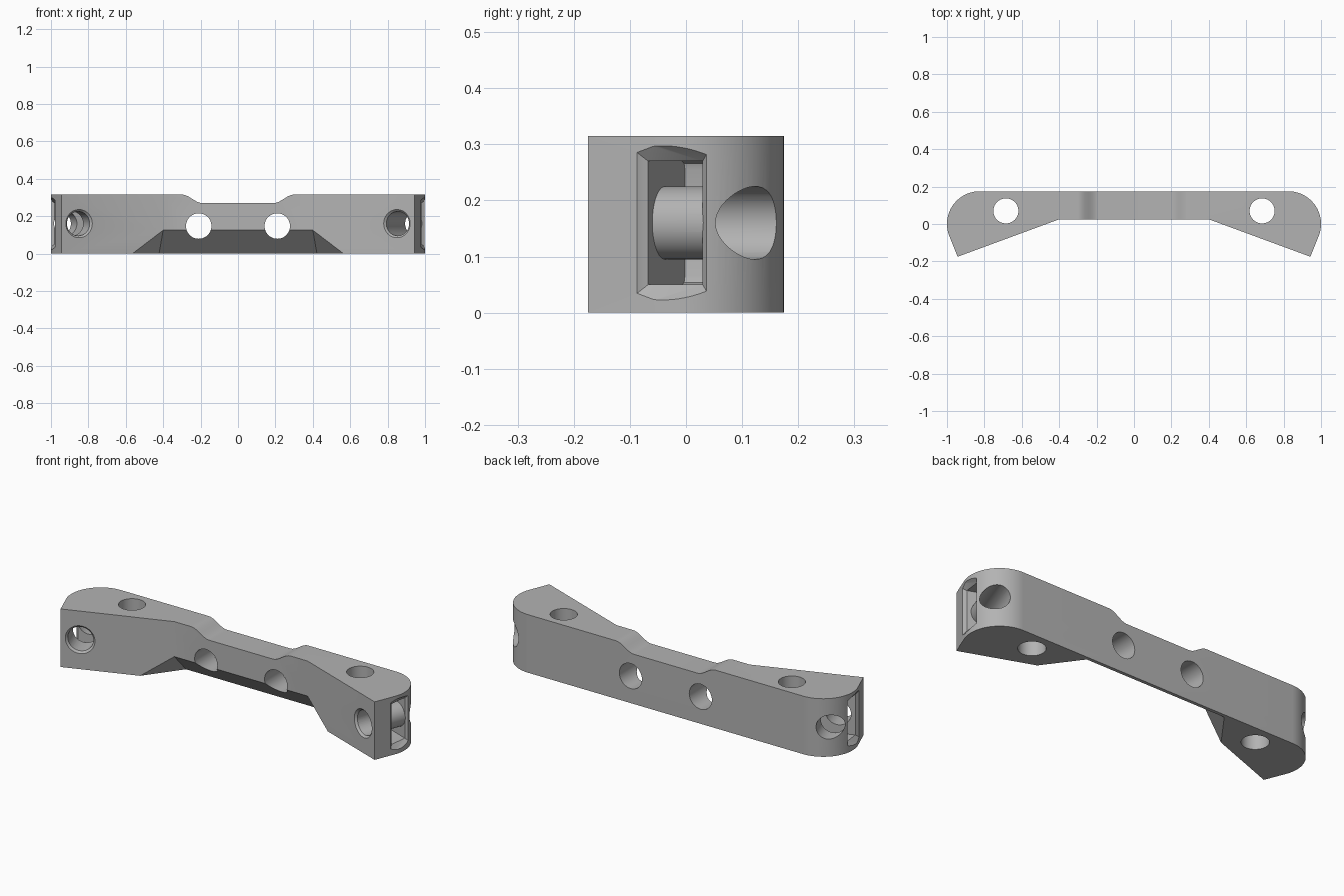
import bpy
import bmesh
from math import sin, cos, pi, radians
from mathutils import Matrix, Vector

if "Cube" in bpy.data.objects:
    bpy.data.objects.remove(bpy.data.objects["Cube"], do_unlink=True)

grey = bpy.data.materials.new("light grey")
grey.use_nodes = True
grey.diffuse_color = (0.45, 0.45, 0.45, 1)
grey.node_tree.nodes["Principled BSDF"].inputs["Base Color"].default_value = grey.diffuse_color

HEIGHT = 0.315
WING = radians(20.5)                  # sweep of each wing
TIP = Vector((0.943, -0.175, 0))      # front outer corner of the left wing
OUT = Vector((cos(WING), -sin(WING), 0))   # outward normal of the end face
BACK = Vector((sin(WING), cos(WING), 0))   # inward normal of the wing front
UP = Vector((0, 0, 1))


def local(u, v, z):
    """Point in the wing frame: u out of the end face, v back from the wing front."""
    return TIP + OUT * u + BACK * v + UP * z


def make_object(name, bm):
    bmesh.ops.recalc_face_normals(bm, faces=bm.faces)
    mesh = bpy.data.meshes.new(name)
    bm.to_mesh(mesh)
    bm.free()
    obj = bpy.data.objects.new(name, mesh)
    bpy.context.collection.objects.link(obj)
    return obj


def prism(name, points, offset):
    bm = bmesh.new()
    face = bm.faces.new([bm.verts.new(p) for p in points])
    made = bmesh.ops.extrude_face_region(bm, geom=[face])["geom"]
    moved = [g for g in made if isinstance(g, bmesh.types.BMVert)]
    bmesh.ops.translate(bm, verts=moved, vec=offset)
    return make_object(name, bm)


def hull(name, points):
    bm = bmesh.new()
    for p in points:
        bm.verts.new(p)
    bmesh.ops.convex_hull(bm, input=bm.verts)
    return make_object(name, bm)


def rod(name, start, end, r1, r2=None):
    start, end = Vector(start), Vector(end)
    axis = end - start
    turn = Matrix.Translation((start + end) / 2) @ axis.to_track_quat("Z", "Y").to_matrix().to_4x4()
    bm = bmesh.new()
    bmesh.ops.create_cone(bm, cap_ends=True, segments=48, radius1=r1,
                          radius2=r1 if r2 is None else r2, depth=axis.length, matrix=turn)
    return make_object(name, bm)


def mirrored(points):
    return [Vector((-p.x, p.y, p.z)) for p in points]


def cut(target, cutter):
    mod = target.modifiers.new("cut", "BOOLEAN")
    mod.operation = "DIFFERENCE"
    mod.solver = "EXACT"
    mod.object = cutter
    bpy.context.view_layer.objects.active = target
    bpy.ops.object.modifier_apply(modifier=mod.name)
    bpy.data.objects.remove(cutter, do_unlink=True)


# Body outline: straight back, rounded outer corners, swept wings
R = 0.175
half = [Vector((0.4, 0.025, 0)), TIP]
for i in range(29):
    a = -WING + (pi / 2 + WING) * i / 28
    half.append(Vector((1 - R + R * cos(a), R * sin(a), 0)))
body = prism("bracket_body", half + mirrored(half)[::-1], UP * HEIGHT)

# Smooth dip in the top
dip = [Vector((0.3, -0.5, 0.5))]
for i in range(17):
    t = i / 16
    dip.append(Vector((0.3 - 0.11 * t, -0.5, HEIGHT - 0.045 * (1 - cos(pi * t)) / 2)))
cut(body, prism("dip_cutter", dip + mirrored(dip)[::-1], Vector((0, 1, 0))))

# Sloped relief under the middle
p = Vector((0.4, 0.025, 0.125))
q = Vector((0.422, 0.157, 0))
r = Vector((0.565, -0.037, 0))
relief = [2 * p - q, 2 * q - p, 2 * r - p]
cut(body, hull("relief_cutter", relief + mirrored(relief)))

for s in (1, -1):
    flip = Matrix.Diagonal((s, 1, 1))

    # Upright and front-to-back bolt holes
    cut(body, rod("upright_hole", (s * 0.685, 0.07, -1), (s * 0.685, 0.07, 1), 0.067))
    cut(body, rod("middle_hole", (s * 0.21, -1, 0.147), (s * 0.21, 1, 0.147), 0.068))

    # Nut slot in the end face, with softened floor corners
    slot = [(0.2, 0.05), (-0.185, 0.05), (-0.196, 0.054), (-0.2, 0.065),
            (-0.2, 0.255), (-0.196, 0.266), (-0.185, 0.27), (0.2, 0.27)]
    cut(body, prism("slot_cutter", [flip @ local(u, 0.11, z) for u, z in slot],
                    flip @ (BACK * 0.095)))

    # Chamfered slot mouth
    mouth = []
    for g in (0, 0.05):
        for z in (0.05 - g, 0.27 + g):
            mouth += [flip @ local(g - 0.013, 0.11 - g, z),
                      flip @ local(g - 0.036, 0.205 + g, z)]
    cut(body, hull("mouth_cutter", mouth))

    # Wing bolt hole square to the wing front, with a countersunk entry
    def axis_point(v):
        return flip @ local(-0.099, v, 0.16)
    cut(body, rod("wing_hole", axis_point(-0.1), axis_point(0.6), 0.065))
    cut(body, rod("countersink", axis_point(-0.01), axis_point(0.011), 0.085, 0.064))

body.data.materials.clear()
body.data.materials.append(grey)
for f in body.data.polygons:
    f.material_index = 0
bpy.ops.object.select_all(action="DESELECT")
body.select_set(True)
bpy.context.view_layer.objects.active = body
bpy.ops.object.shade_smooth_by_angle(angle=radians(25))
